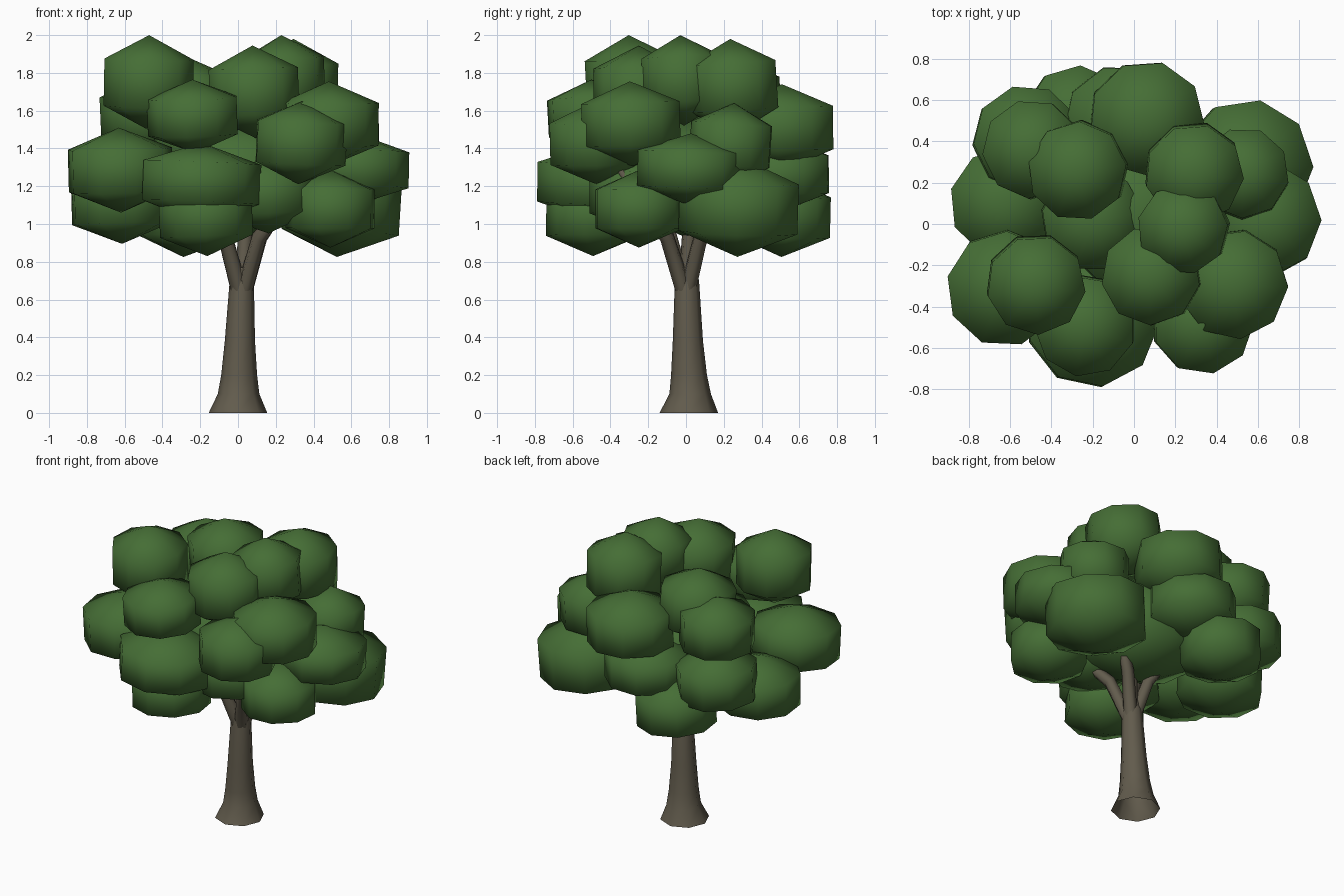
import bpy, bmesh, math, random
from mathutils import Vector, Matrix, Euler

random.seed(4)


def material(name, rgb):
    m = bpy.data.materials.new(name)
    m.diffuse_color = (*rgb, 1)
    return m


LEAF = material("leaf green", (0.060, 0.155, 0.036))
BARK = material("bark brown", (0.122, 0.106, 0.074))


def finish(bm, name, mat):
    me = bpy.data.meshes.new(name)
    bmesh.ops.recalc_face_normals(bm, faces=bm.faces)
    for f in bm.faces:
        f.smooth = True
    bm.to_mesh(me)
    bm.free()
    me.materials.append(mat)
    ob = bpy.data.objects.new(name, me)
    bpy.context.collection.objects.link(ob)
    return ob


def tube(name, path, sides):
    """Tapered tube through (x, y, z, radius) points."""
    bm = bmesh.new()
    rings = []
    for i, (x, y, z, r) in enumerate(path):
        a = Vector(path[max(i - 1, 0)][:3])
        b = Vector(path[min(i + 1, len(path) - 1)][:3])
        q = (b - a).to_track_quat('Z', 'Y') if sides < 7 else Euler((0, 0, 0)).to_quaternion()
        rings.append([bm.verts.new(Vector((x, y, z)) + q @ Vector(
            (r * math.cos(2 * math.pi * k / sides), r * math.sin(2 * math.pi * k / sides), 0)))
            for k in range(sides)])
    for lo, hi in zip(rings, rings[1:]):
        for k in range(sides):
            j = (k + 1) % sides
            bm.faces.new((lo[k], lo[j], hi[j], hi[k]))
    bm.faces.new(rings[-1])
    return finish(bm, name, BARK)


# Trunk with flared foot
tube("trunk", [(0, 0.015, 0, 0.155), (0.003, 0.022, 0.1, 0.110), (0.006, 0.016, 0.2, 0.095),
               (0.01, 0.01, 0.38, 0.080), (0.02, 0.005, 0.7, 0.064), (0.02, 0, 0.77, 0.052)], 8)

# Branches fanning out into the crown
tips = [(-0.38, -0.3, 1.4), (0.4, -0.36, 1.3), (0.42, 0.28, 1.35),
        (-0.38, 0.2, 1.4), (0.08, 0.06, 1.5)]
for i, (x, y, z) in enumerate(tips):
    tube(f"branch_{i + 1}", [(0.02 + x * 0.04, y * 0.04, 0.66, 0.045),
                             (0.02 + x * 0.23, y * 0.28, 0.93, 0.040), (x, y, z, 0.014)], 6)

# Leaf clumps: x, y, z, ring radius, half height
clumps = [
    # crown top
    (-0.475, -0.29, 1.75, 0.24, 0.25), (0.29, 0.25, 1.73, 0.24, 0.25),
    (0.24, -0.02, 1.76, 0.22, 0.24), (0.085, -0.25, 1.70, 0.24, 0.245),
    (-0.27, 0.26, 1.65, 0.24, 0.24),
    # upper middle
    (-0.235, -0.49, 1.57, 0.245, 0.195), (0.33, -0.48, 1.43, 0.245, 0.22),
    (0.48, -0.29, 1.53, 0.265, 0.225), (0.53, 0.24, 1.42, 0.22, 0.22),
    (0.06, 0.51, 1.51, 0.28, 0.23), (-0.49, 0.36, 1.57, 0.24, 0.22),
    # lower middle
    (-0.2, -0.47, 1.22, 0.32, 0.21), (-0.625, -0.31, 1.285, 0.28, 0.225),
    (0.625, 0.02, 1.29, 0.28, 0.19), (-0.06, 0.49, 1.26, 0.28, 0.2),
    (-0.52, 0.41, 1.25, 0.26, 0.22), (0.15, -0.25, 1.16, 0.26, 0.21),
    # skirt
    (0.49, -0.25, 1.08, 0.24, 0.205), (0.54, 0.28, 1.09, 0.32, 0.265),
    (-0.17, -0.49, 1.04, 0.25, 0.21), (-0.62, 0.1, 1.11, 0.27, 0.215),
    (-0.28, 0.51, 1.04, 0.255, 0.215),
    # heart of the crown
    (0.02, 0.05, 1.24, 0.4, 0.33), (-0.2, 0.02, 1.43, 0.25, 0.2),
]
for i, (x, y, z, ring, half) in enumerate(clumps):
    bm = bmesh.new()
    bmesh.ops.create_uvsphere(bm, u_segments=9, v_segments=3, radius=1)
    r = ring / math.cos(math.radians(30))
    tilt = Euler((random.uniform(-.06, .06), random.uniform(-.06, .06),
                  random.uniform(0, 6.28))).to_matrix().to_4x4()
    bm.transform(Matrix.Translation((x, y, z)) @ tilt @ Matrix.Diagonal((r, r, half, 1)))
    finish(bm, f"leaf_clump_{i + 1}", LEAF)
